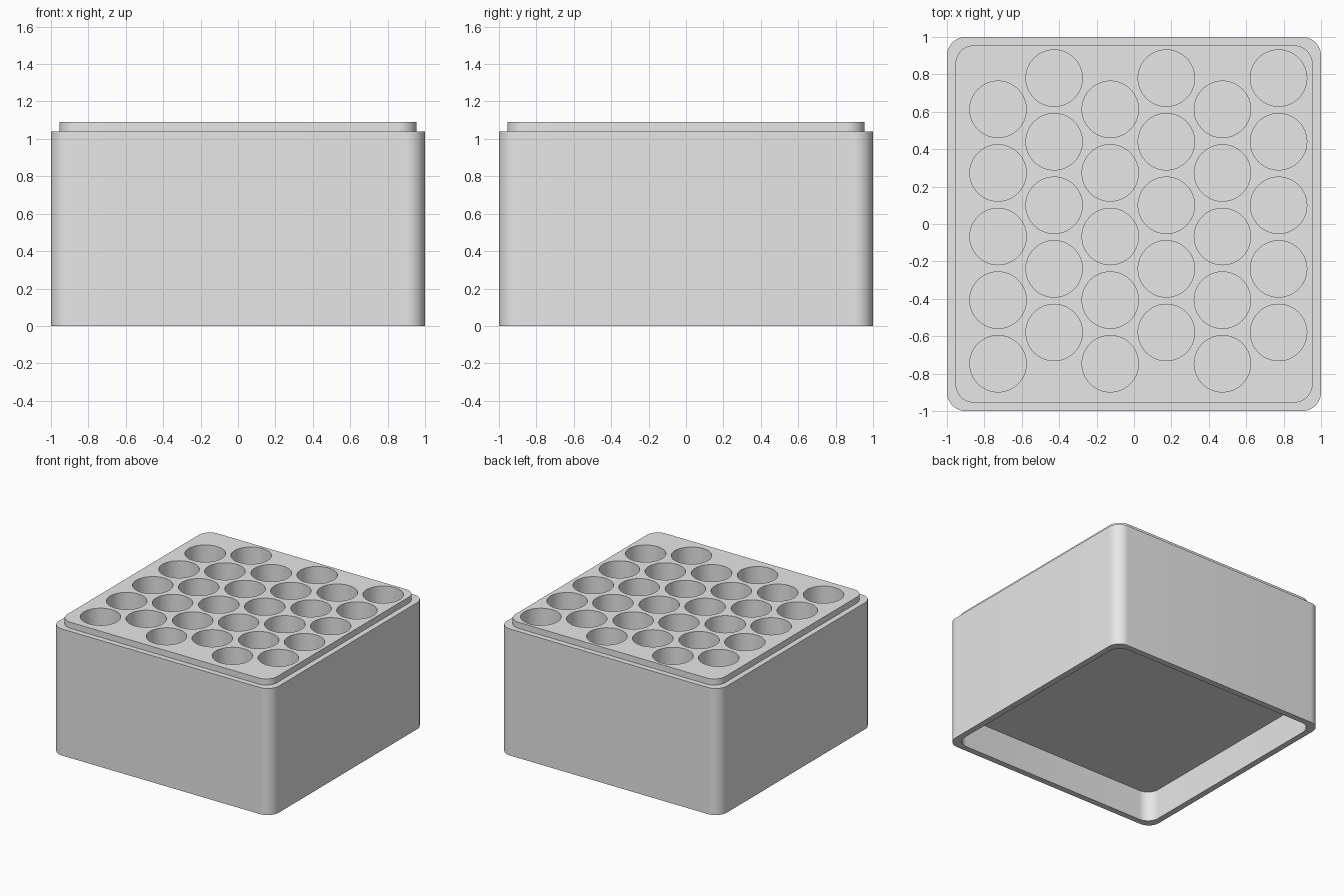
import bpy
import bmesh
from math import cos, sin, pi

if "Cube" in bpy.data.objects:
    bpy.data.objects.remove(bpy.data.objects["Cube"], do_unlink=True)

BODY_TOP, LIP_TOP = 1.04, 1.09
RECESS, HOLE_FLOOR = 0.25, 0.30
HOLE_RADIUS = 0.151
COLUMN_STEP, ROW_STEP = 0.30, 0.34


def grey_material():
    mat = bpy.data.materials.new("light grey")
    mat.use_nodes = True
    colour = (0.8, 0.8, 0.8, 1)
    mat.diffuse_color = colour
    mat.node_tree.nodes["Principled BSDF"].inputs["Base Color"].default_value = colour
    return mat


def make_object(name, bm):
    bmesh.ops.recalc_face_normals(bm, faces=bm.faces)
    mesh = bpy.data.meshes.new(name)
    bm.to_mesh(mesh)
    bm.free()
    obj = bpy.data.objects.new(name, mesh)
    bpy.context.collection.objects.link(obj)
    return obj


def rounded_square(bm, half, z, radius=0.1, steps=12):
    """Ring of vertices round a square with rounded corners."""
    ring = []
    for corner in range(4):
        middle = pi / 4 + corner * pi / 2
        cx = (half - radius) * (1 if cos(middle) > 0 else -1)
        cy = (half - radius) * (1 if sin(middle) > 0 else -1)
        for i in range(steps + 1):
            a = corner * pi / 2 + i / steps * pi / 2
            ring.append(bm.verts.new((cx + radius * cos(a), cy + radius * sin(a), z)))
    return ring


# Block: recess ceiling, recess wall, foot rim, outer wall, ledge and raised lip
bm = bmesh.new()
sections = [(0.95, RECESS), (0.95, 0), (1, 0), (1, BODY_TOP),
            (0.955, BODY_TOP), (0.955, LIP_TOP)]
rings = [rounded_square(bm, half, z) for half, z in sections]
for low, high in zip(rings, rings[1:]):
    for i in range(len(low)):
        j = (i + 1) % len(low)
        bm.faces.new((low[i], low[j], high[j], high[i]))
bm.faces.new(rings[0])
bm.faces.new(rings[-1])
block = make_object("holder_block", bm)
block.data.materials.append(grey_material())

# Staggered round pockets, cut from the top
bm = bmesh.new()
for column in range(6):
    x = -0.727 + column * COLUMN_STEP
    top_y = 0.78 if column % 2 else 0.613
    for row in range(5):
        y = top_y - row * ROW_STEP
        made = bmesh.ops.create_cone(bm, cap_ends=True, segments=64, depth=1,
                                     radius1=HOLE_RADIUS, radius2=HOLE_RADIUS)
        bmesh.ops.translate(bm, verts=made["verts"], vec=(x, y, HOLE_FLOOR + 0.5))
        for v in made["verts"]:
            if v.co.z > 1:
                v.co.z = LIP_TOP + 0.1
cutter = make_object("pocket_cutter", bm)
cutter.hide_render = True

cut = block.modifiers.new("pockets", "BOOLEAN")
cut.operation = "DIFFERENCE"
cut.solver = "EXACT"
cut.object = cutter

bpy.ops.object.select_all(action="DESELECT")
block.select_set(True)
bpy.context.view_layer.objects.active = block
bpy.ops.object.modifier_apply(modifier=cut.name)
bpy.data.objects.remove(cutter, do_unlink=True)
bpy.ops.object.shade_smooth_by_angle(angle=pi / 6)
